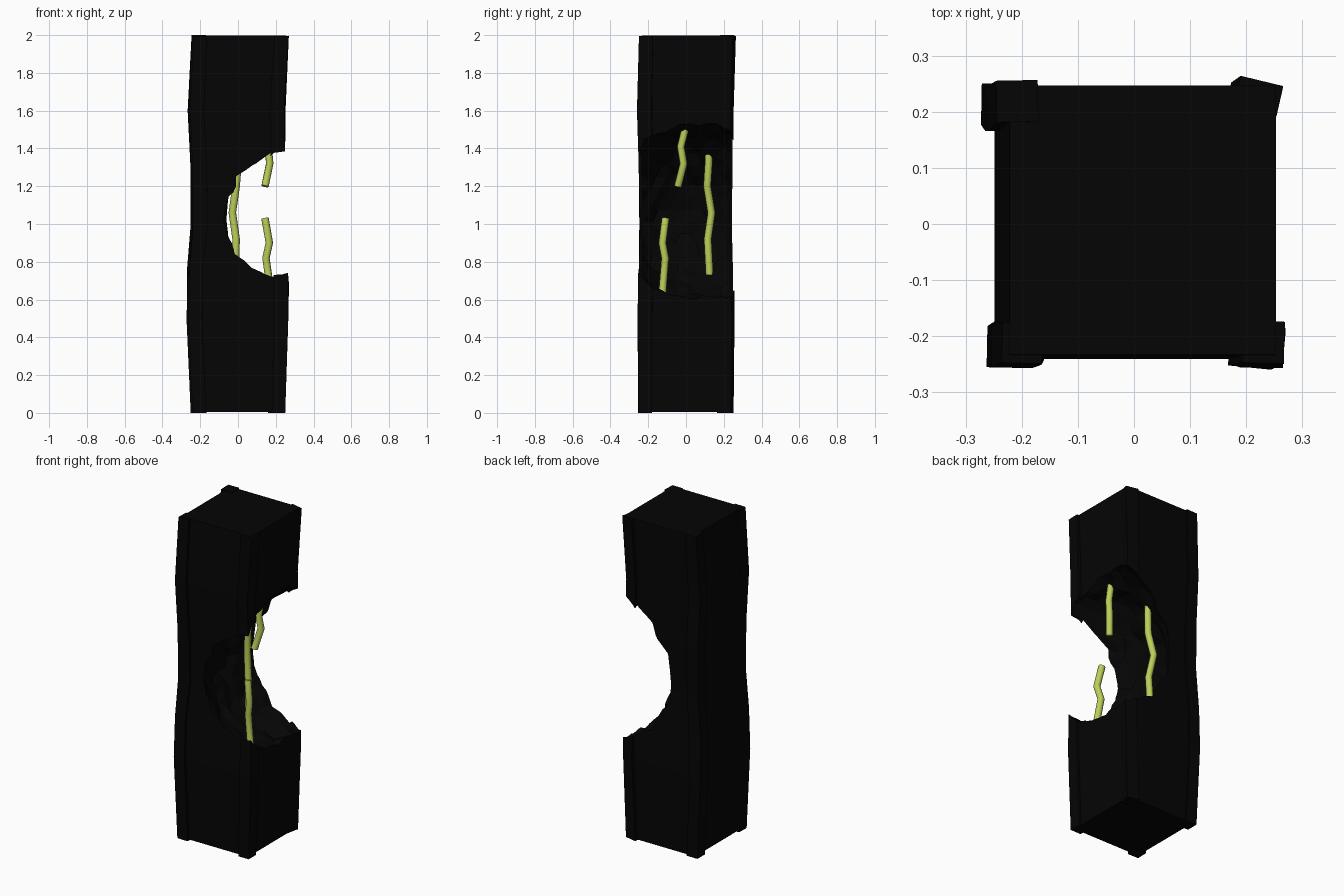
import bpy, bmesh, math, random
from mathutils import Vector, noise

random.seed(4)
cube = bpy.data.objects.get("Cube")
if cube:
    bpy.data.objects.remove(cube, do_unlink=True)


def make_material(name, rgb):
    mat = bpy.data.materials.new(name)
    mat.use_nodes = True
    mat.diffuse_color = (*rgb, 1)
    bsdf = mat.node_tree.nodes["Principled BSDF"]
    bsdf.inputs["Base Color"].default_value = (*rgb, 1)
    bsdf.inputs["Roughness"].default_value = 0.9
    return mat


black = make_material("charcoal black", (0.0015, 0.0015, 0.0015))
lime = make_material("dull lime", (0.50, 0.62, 0.10))


def mesh_object(name, bm, mat):
    bmesh.ops.recalc_face_normals(bm, faces=bm.faces)
    mesh = bpy.data.meshes.new(name)
    bm.to_mesh(mesh)
    bm.free()
    mesh.materials.append(mat)
    obj = bpy.data.objects.new(name, mesh)
    bpy.context.collection.objects.link(obj)
    return obj


def column(name, rings, mat):
    """Loft four-cornered rings into a closed column."""
    bm = bmesh.new()
    loops = [[bm.verts.new(p) for p in ring] for ring in rings]
    for low, high in zip(loops, loops[1:]):
        for i in range(4):
            j = (i + 1) % 4
            bm.faces.new((low[i], low[j], high[j], high[i]))
    bm.faces.new(loops[0][::-1])
    bm.faces.new(loops[-1])
    return mesh_object(name, bm, mat)


# Uneven outline of the pillar at each height: left, right, front, back
heights = [0, 0.5, 0.75, 1.0, 1.3, 1.6, 2.0]
west = [-0.25, -0.272, -0.268, -0.25, -0.25, -0.264, -0.245]
east = [0.25, 0.266, 0.268, 0.255, 0.25, 0.248, 0.268]
south = [-0.252, -0.256, -0.25, -0.245, -0.25, -0.256, -0.248]
north = [0.245, 0.25, 0.246, 0.242, 0.245, 0.245, 0.256]

# Square core, slightly inside the corner strips
inset = 0.015
core_rings = []
for z, w, e, s, n in zip(heights, west, east, south, north):
    z = min(max(z, 0.005), 1.997)
    w, e, s, n = w + inset + 0.008, e - inset, s + inset, n - inset + 0.006
    core_rings.append([(w, s, z), (e, s, z), (e, n, z), (w, n, z)])
parts = [column("pillar_core", core_rings, black)]

# Corner strips: sides, top, turn and sideways nudge of each
strips = {
    "front_right_strip": (west, south, 1.994, 0.02, 0.010),
    "front_left_strip": (east, south, 1.994, -0.05, 0.0),
    "back_right_strip": (west, north, 2.0, 0.03, 0.0),
    "back_left_strip": (east, north, 1.994, -0.2, -0.010),
}
for name, (xs, ys, top, turn, nudge) in strips.items():
    sx, sy = math.copysign(1, xs[0]), math.copysign(1, ys[0])
    rings = []
    for z, x, y in zip(heights, xs, ys):
        half = 0.037 + random.uniform(-0.002, 0.002)
        yaw = turn + random.uniform(-0.06, 0.06)
        cx, cy = x - sx * half + nudge, y - sy * half
        ring = []
        for k in range(4):
            a = yaw + math.pi / 4 + k * math.pi / 2
            r = half * math.sqrt(2)
            ring.append((cx + r * math.cos(a), cy + r * math.sin(a), min(z, top)))
        rings.append(ring)
    parts.append(column(name, rings, black))

# Rough rounded bite out of the side, opening taller towards the back
bm = bmesh.new()
bmesh.ops.create_icosphere(bm, subdivisions=4, radius=1)
for v in bm.verts:
    rough = 1 + 0.05 * noise.noise(v.co * 5) + random.uniform(-0.025, 0.025)
    p = v.co * rough
    flare = 1 + 0.5 * max(p.y, 0) ** 2 * max(1.2 + p.x, 0)
    v.co = Vector((0.275 + 0.435 * p.x, 0.37 * p.y, 1.07 + 0.458 * p.z * flare + 0.06 * p.x))
cutter = mesh_object("bite_cutter", bm, black)
cutter.hide_render = True

for part in parts:
    mod = part.modifiers.new("bite", "BOOLEAN")
    mod.operation = "DIFFERENCE"
    mod.solver = "EXACT"
    mod.object = cutter
    bpy.context.view_layer.objects.active = part
    bpy.ops.object.modifier_apply(modifier=mod.name)
bpy.data.objects.remove(cutter, do_unlink=True)

# Bent reinforcing bars exposed in the bite
bars = {
    "long_bar": [(0.0, 0.123, 1.4), (0.0, 0.12, 1.32), (-0.01, 0.112, 1.2), (-0.03, 0.135, 1.06),
                 (-0.01, 0.115, 0.92), (-0.015, 0.125, 0.73)],
    "upper_bar": [(0.165, -0.002, 1.51), (0.16, -0.028, 1.41), (0.168, -0.013, 1.32), (0.143, -0.043, 1.2)],
    "lower_bar": [(0.143, -0.108, 1.03), (0.166, -0.125, 0.9), (0.148, -0.11, 0.82), (0.175, -0.125, 0.63)],
}
for name, path in bars.items():
    curve = bpy.data.curves.new(name, "CURVE")
    curve.dimensions = "3D"
    curve.bevel_depth = 0.02
    curve.bevel_resolution = 2
    curve.use_fill_caps = True
    spline = curve.splines.new("POLY")
    spline.points.add(len(path) - 1)
    for point, co in zip(spline.points, path):
        point.co = (*co, 1)
    curve.materials.append(lime)
    bar = bpy.data.objects.new(name, curve)
    bpy.context.collection.objects.link(bar)
    bpy.ops.object.select_all(action="DESELECT")
    bar.select_set(True)
    bpy.context.view_layer.objects.active = bar
    bpy.ops.object.convert(target="MESH")
    bpy.ops.object.shade_smooth_by_angle(angle=math.radians(50))
